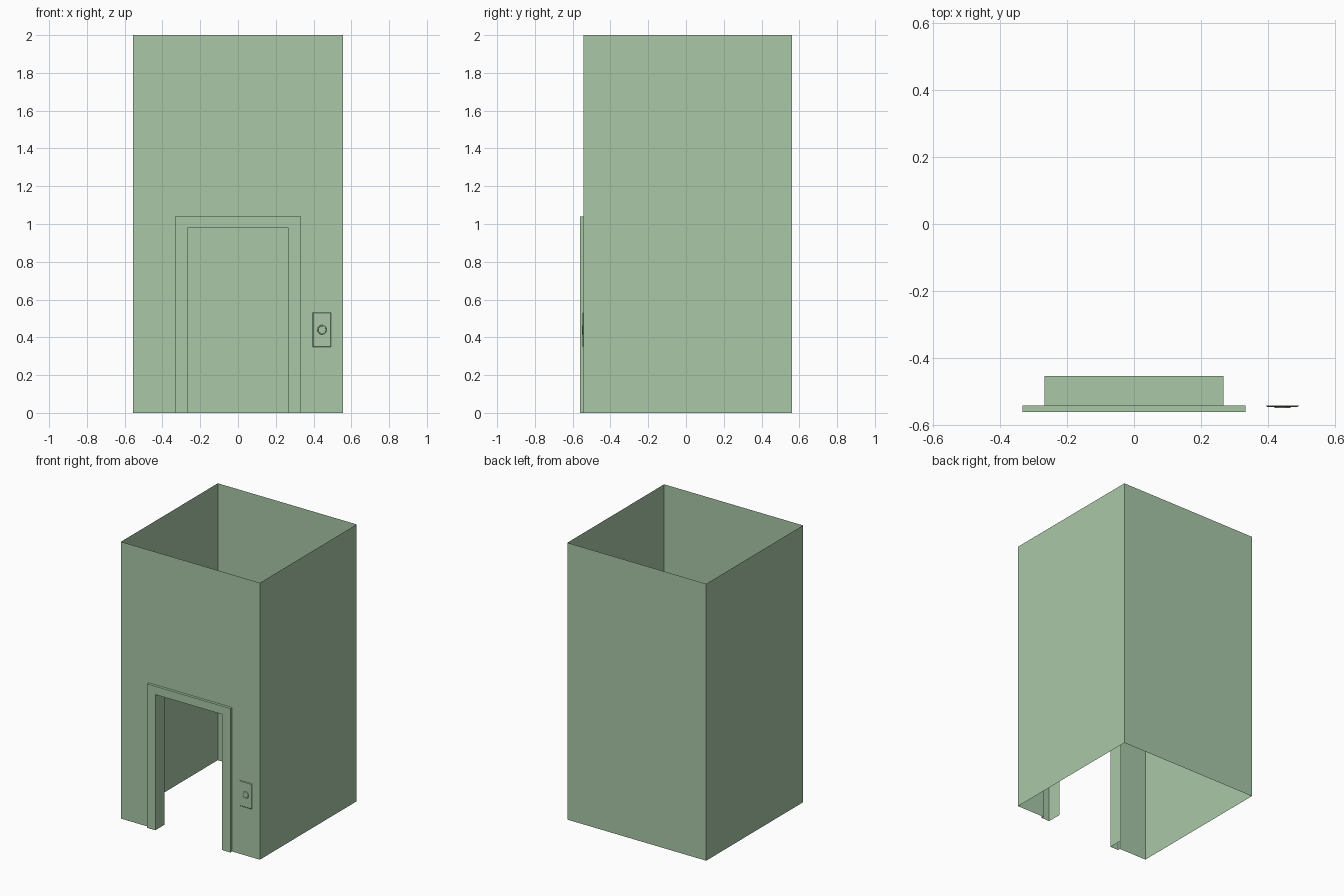
import bpy, bmesh, math

if "Cube" in bpy.data.objects:
    bpy.data.objects.remove(bpy.data.objects["Cube"])

FRONT, BACK, HALF, TOP = -0.543, 0.562, 0.555, 2.0

mat = bpy.data.materials.new("green_paint")
mat.diffuse_color = (0.40, 0.58, 0.39, 1)
mat.use_nodes = True
mat.node_tree.nodes["Principled BSDF"].inputs["Base Color"].default_value = mat.diffuse_color


def loft(bm, paths, closed=False, cap=False):
    """Join consecutive point paths with quads."""
    rows = [[bm.verts.new(p) for p in path] for path in paths]
    n = len(rows[0])
    for a, b in zip(rows, rows[1:]):
        for i in range(n if closed else n - 1):
            j = (i + 1) % n
            bm.faces.new((a[i], b[i], b[j], a[j]))
    if cap:
        bm.faces.new(rows[-1][::-1])


def finish(bm, name, smooth=False):
    bmesh.ops.remove_doubles(bm, verts=bm.verts, dist=1e-5)
    mesh = bpy.data.meshes.new(name)
    bm.to_mesh(mesh)
    bm.free()
    mesh.materials.append(mat)
    obj = bpy.data.objects.new(name, mesh)
    bpy.context.collection.objects.link(obj)
    if smooth:
        bpy.context.view_layer.objects.active = obj
        obj.select_set(True)
        bpy.ops.object.shade_smooth_by_angle(angle=math.radians(30))
        obj.select_set(False)
    return obj


def arch(w, h, y):
    """Square arch standing on the ground."""
    return [(-w, y, 0), (-w, y, h), (w, y, h), (w, y, 0)]


def ring(n, rx, rz, y, cx=0.444, cz=0.44, turn=0.0):
    """Closed outline facing the front."""
    angles = [turn - 2 * math.pi * i / n for i in range(n)]
    return [(cx + rx * math.cos(a), y, cz + rz * math.sin(a)) for a in angles]


# Shaft: thin walls open at top and bottom, with a door opening in front
bm = bmesh.new()
plan = [(-HALF, FRONT), (-HALF, BACK), (HALF, BACK), (HALF, FRONT)]
loft(bm, [[(x, y, z) for x, y in plan] for z in (0, TOP)])
loft(bm, [arch(HALF, TOP, FRONT), arch(0.333, 1.04, FRONT)])
finish(bm, "shaft_walls")

# Door frame: raised trim with a deep inner lining
bm = bmesh.new()
loft(bm, [arch(0.333, 1.04, FRONT), arch(0.333, 1.04, -0.562),
          arch(0.267, 0.98, -0.562), arch(0.267, 0.98, -0.455)])
finish(bm, "door_frame")

# Call panel plate with chamfered edge
bm = bmesh.new()
d = math.sqrt(2)
loft(bm, [ring(4, w * d, h * d, y, turn=math.pi / 4)
          for w, h, y in ((0.049, 0.092, FRONT), (0.049, 0.092, -0.544),
                          (0.045, 0.088, -0.547))], closed=True, cap=True)
finish(bm, "call_panel")

# Round call button with a raised rim
bm = bmesh.new()
loft(bm, [ring(24, r, r, y)
          for r, y in ((0.025, -0.5465), (0.023, -0.551), (0.020, -0.551),
                       (0.019, -0.549))], closed=True, cap=True)
finish(bm, "call_button", smooth=True)
